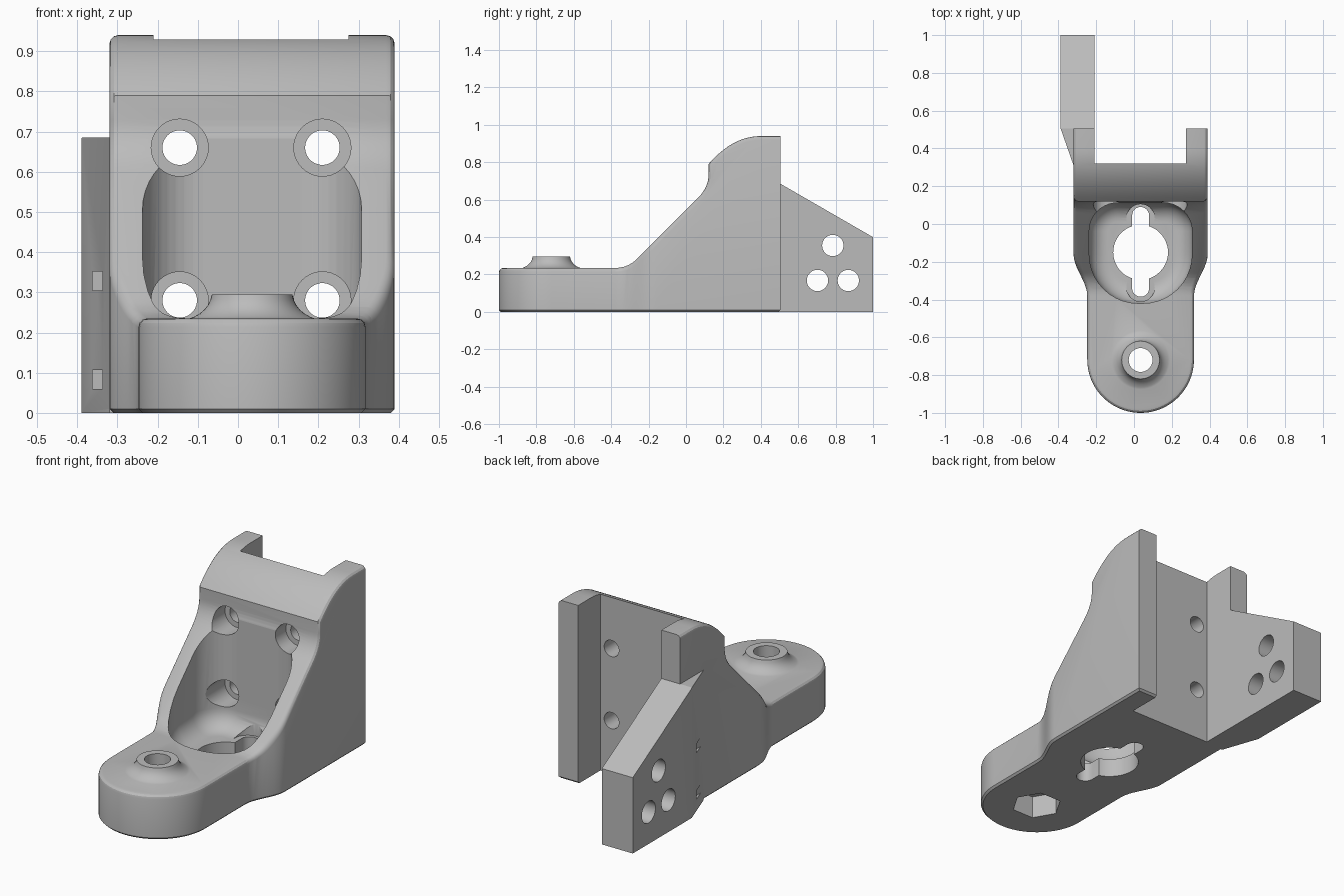
import bpy, bmesh
from math import pi, cos, sin
from mathutils import Vector

if "Cube" in bpy.data.objects:
    bpy.data.objects.remove(bpy.data.objects["Cube"])

grey = bpy.data.materials.new("plain grey")
grey.use_nodes = True
grey.diffuse_color = (0.5, 0.5, 0.5, 1)
grey.node_tree.nodes["Principled BSDF"].inputs["Base Color"].default_value = (0.5, 0.5, 0.5, 1)

CX = 0.035           # centre line of the bracket
TONGUE, HALF = 0.2825, 0.355


def loft(name, rings):
    """Closed solid through rings of equal point count."""
    bm = bmesh.new()
    vs = [[bm.verts.new(p) for p in ring] for ring in rings]
    n = len(rings[0])
    for a, b in zip(vs, vs[1:]):
        for i in range(n):
            bm.faces.new((a[i], a[(i + 1) % n], b[(i + 1) % n], b[i]))
    bm.faces.new(vs[0][::-1])
    bm.faces.new(vs[-1])
    bmesh.ops.recalc_face_normals(bm, faces=bm.faces)
    mesh = bpy.data.meshes.new(name)
    bm.to_mesh(mesh)
    bm.free()
    mesh.materials.append(grey)
    ob = bpy.data.objects.new(name, mesh)
    bpy.context.collection.objects.link(ob)
    return ob


def prism(name, pts, axis, lo, hi):
    place = {"x": lambda p, d: (d, p[0], p[1]),
             "y": lambda p, d: (p[0], d, p[1]),
             "z": lambda p, d: (p[0], p[1], d)}[axis]
    return loft(name, [[place(p, d) for p in pts] for d in (lo, hi)])


def arc(cx, cy, r, a0, a1, n):
    return [(cx + r * cos(a0 + (a1 - a0) * i / n),
             cy + r * sin(a0 + (a1 - a0) * i / n)) for i in range(n + 1)]


def circle(cx, cy, r, n=40):
    return arc(cx, cy, r, 0, 2 * pi, n)[:-1]


def bez(a, b, c, n=8):
    a, b, c = Vector(a), Vector(b), Vector(c)
    return [tuple(a * (1 - t) ** 2 + b * 2 * t * (1 - t) + c * t * t)
            for t in (i / n for i in range(n + 1))]


def combine(ob, tool, op):
    mod = ob.modifiers.new(op, "BOOLEAN")
    mod.operation, mod.solver, mod.object = op, "EXACT", tool
    bpy.context.view_layer.update()
    deps = bpy.context.evaluated_depsgraph_get()
    mesh = bpy.data.meshes.new_from_object(ob.evaluated_get(deps))
    ob.modifiers.clear()
    ob.data = mesh
    bpy.data.objects.remove(tool)


# Body: side profile crossed with plan outline
profile = ([(-1.1, 0), (-1.1, 0.235)]
           + bez((-0.38, 0.235), (-0.31, 0.235), (-0.26, 0.285))
           + bez((0.06, 0.605), (0.12, 0.665), (0.12, 0.73))
           + bez((0.12, 0.79), (0.25, 0.94), (0.40, 0.94), 12)
           + [(0.505, 0.94), (0.505, 0)])
body = prism("bracket_body", profile, "x", -0.6, 0.6)

side = []
for i in range(11):
    t = i / 10
    side.append((TONGUE + (HALF - TONGUE) * t * t * (3 - 2 * t), -0.38 + 0.22 * t))
outline = (arc(CX, TONGUE - 1, TONGUE, pi, 2 * pi, 40)
           + [(CX + w, y) for w, y in side] + [(CX + HALF, 0.6), (CX - HALF, 0.6)]
           + [(CX - w, y) for w, y in reversed(side)])
combine(body, prism("plan", outline, "z", -0.1, 1.1), "INTERSECT")

# Rounded top edges, fine chamfer underneath
bm = bmesh.new()
bm.from_mesh(body.data)
bmesh.ops.remove_doubles(bm, verts=bm.verts, dist=0.0005)
for low, width, segs in ((False, 0.022, 3), (True, 0.01, 1)):
    edges = [e for e in bm.edges if len(e.link_faces) == 2
             and e.calc_face_angle(0) > 0.9
             and (max(v.co.z for v in e.verts) < 0.001) == low
             and (low or min(v.co.y for v in e.verts) < 0.5)]
    bmesh.ops.bevel(bm, geom=edges, offset=width, segments=segs, profile=0.5,
                    affect="EDGES", clamp_overlap=False)
bm.to_mesh(body.data)
bm.free()

# Boss with flared foot on the tongue
foot = bez((0.2, 0.225), (0.11, 0.235), (0.1, 0.295), 8)
combine(body, loft("boss", [[(x, y, z) for x, y in circle(CX, -0.72, r, 48)]
                            for r, z in [(0.2, 0.2)] + foot]), "UNION")

# Rear side arm with sloping top
arm = prism("arm", [(-0.25, 0.31), (-0.32, 0.31), (-0.39, 0.51), (-0.39, 1),
                    (-0.19, 1), (-0.19, 0.31)], "z", -0.1, 1)
combine(arm, prism("arm_side", [(0.2, 0), (1.1, 0), (1.1, 0.342), (0.505, 0.685),
                                (0.2, 0.685)], "x", -0.6, 0.2), "INTERSECT")
combine(body, arm, "UNION")


def cut(pts, axis, lo, hi):
    combine(body, prism("cutter", pts, axis, lo, hi), "DIFFERENCE")


# Rear channel
cut([(-0.21, 0.32), (0.275, 0.32), (0.275, 1.2), (-0.21, 1.2)], "z", -0.1, 1.1)

# Front pocket with rounded floor


def pocket_ring(inset, z):
    pts = []
    for r, sx, sy, a in ((0.26, -1, -1, pi), (0.26, 1, -1, 1.5 * pi),
                         (0.15, 1, 1, 0), (0.15, -1, 1, 0.5 * pi)):
        x = CX + sx * (0.2725 - r)
        y = (-0.42 + r) if sy < 0 else (0.112 - r)
        pts += arc(x, y, r - inset, a, a + pi / 2, 10)
    return [(x, y, z) for x, y in pts]


rings = [pocket_ring(0.1 * (1 - sin(a)), 0.2 - 0.1 * cos(a))
         for a in (i * pi / 16 for i in range(9))]
combine(body, loft("pocket", rings + [pocket_ring(0, 0.78)]), "DIFFERENCE")

# Keyhole opening in the floor, with screw head recesses
cut(circle(CX, -0.15, 0.145, 48), "z", -0.1, 0.3)
cut(arc(CX, 0.045, 0.045, 0, pi, 12) + arc(CX, -0.34, 0.045, pi, 2 * pi, 12), "z", -0.1, 0.3)
for y in (0.03, -0.335):
    cut(circle(CX, y, 0.075), "z", 0.1, 0.4)

# Counterbored holes in the upright
for x in (-0.145, 0.21):
    for z in (0.28, 0.66):
        cut(circle(x, z, 0.071), "y", -0.05, 0.2)
        cut(circle(x, z, 0.043), "y", 0, 0.4)

# Boss hole and nut recess below
cut(circle(CX, -0.72, 0.063), "z", -0.1, 0.4)
cut(circle(CX, -0.72, 0.125, 6), "z", -0.1, 0.12)

# Arm holes and tie slots
for y, z in ((0.785, 0.355), (0.703, 0.168), (0.868, 0.168)):
    cut(circle(y, z, 0.057), "x", -0.5, -0.1)
for z in (0.06, 0.305):
    cut([(-0.362, z), (-0.337, z), (-0.337, z + 0.047), (-0.362, z + 0.047)], "y", 0.25, 0.56)

bpy.context.view_layer.objects.active = body
body.select_set(True)
bpy.ops.object.shade_smooth_by_angle(angle=0.52)
